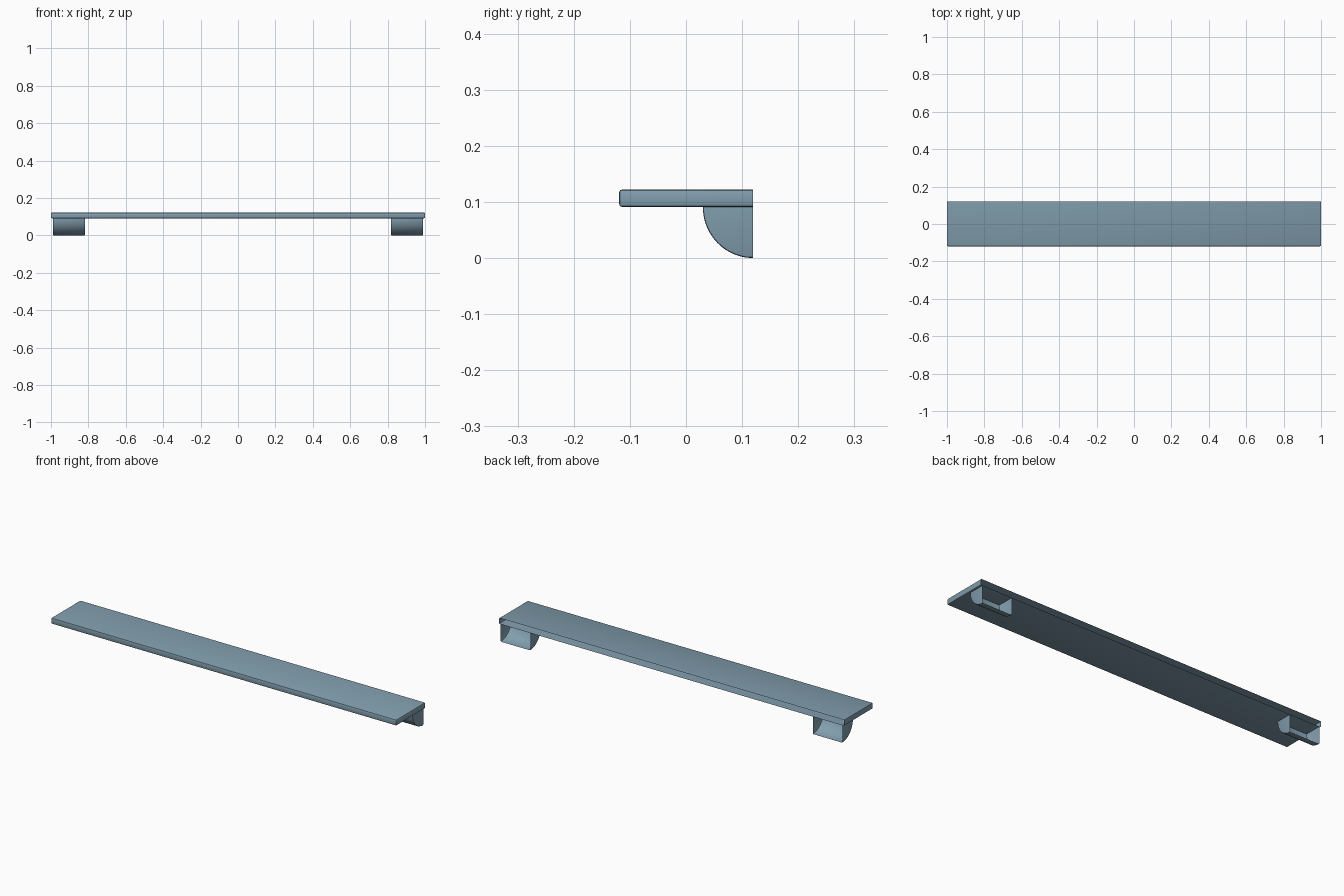
import bpy, bmesh, math

if "Cube" in bpy.data.objects:
    bpy.data.objects.remove(bpy.data.objects["Cube"])

mat = bpy.data.materials.new("slate blue")
mat.diffuse_color = (0.22, 0.34, 0.42, 1)
mat.use_nodes = True
mat.node_tree.nodes["Principled BSDF"].inputs["Base Color"].default_value = mat.diffuse_color

BACK = 0.119     # wall side, left open like a hollow shell
UNDER = 0.091    # underside of the board
TOP = 0.122


def finish(bm, name):
    mesh = bpy.data.meshes.new(name)
    bm.to_mesh(mesh)
    bm.free()
    ob = bpy.data.objects.new(name, mesh)
    bpy.context.collection.objects.link(ob)
    mesh.materials.append(mat)
    bpy.ops.object.select_all(action='DESELECT')
    ob.select_set(True)
    bpy.context.view_layer.objects.active = ob
    bpy.ops.object.shade_smooth_by_angle(angle=math.radians(35))
    return ob


def prism(profile, x0, x1):
    """Extrude a closed (y, z) profile along x."""
    bm = bmesh.new()
    face = bm.faces.new([bm.verts.new((x0, y, z)) for y, z in profile])
    out = bmesh.ops.extrude_face_region(bm, geom=[face])
    verts = [v for v in out["geom"] if isinstance(v, bmesh.types.BMVert)]
    bmesh.ops.translate(bm, verts=verts, vec=(x1 - x0, 0, 0))
    bmesh.ops.recalc_face_normals(bm, faces=bm.faces)
    return bm


def remove_faces(bm, test):
    bmesh.ops.delete(bm, geom=[f for f in bm.faces if test(f)], context='FACES_ONLY')
    loose = [e for e in bm.edges if not e.link_faces]
    bmesh.ops.delete(bm, geom=loose, context='EDGES')


def at_back(item):
    return all(v.co.y > BACK - 1e-4 for v in item.verts)


# Board: rounded front and ends, open back
bm = prism([(-BACK, UNDER), (BACK, UNDER), (BACK, TOP), (-BACK, TOP)], -1, 1)
remove_faces(bm, at_back)
bmesh.ops.bevel(bm, geom=[e for e in bm.edges if not at_back(e)], offset=0.005,
                segments=2, profile=0.5, affect='EDGES')
finish(bm, "shelf_board")

# Brackets: hollow quarter rounds under each end
R = UNDER
N = 20
arc = [(BACK - 0.089 * math.cos(i / N * math.pi / 2), UNDER - R * math.sin(i / N * math.pi / 2))
       for i in range(N + 1)]
for side, name in ((-1, "left_bracket"), (1, "right_bracket")):
    xs = sorted((side * 0.818, side * 0.99))
    bm = prism(arc + [(BACK, UNDER)], *xs)
    remove_faces(bm, lambda f: at_back(f) or all(v.co.z > UNDER - 1e-4 for v in f.verts))
    rims = [e for e in bm.edges if len(e.link_faces) == 2
            and abs(e.verts[0].co.x - e.verts[1].co.x) < 1e-5]
    bmesh.ops.bevel(bm, geom=rims, offset=0.004, segments=2, profile=0.5, affect='EDGES')
    finish(bm, name)
